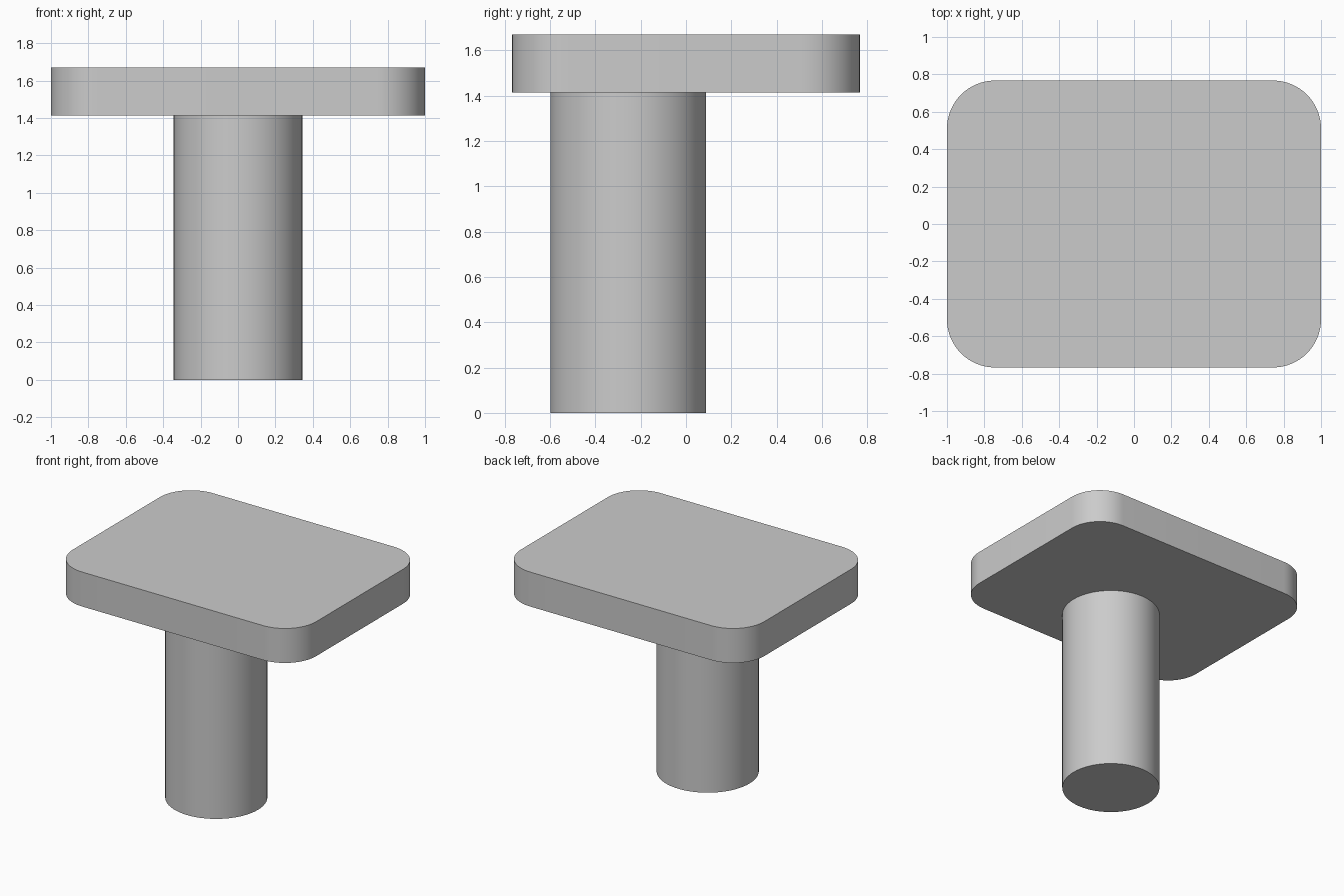
import bpy, bmesh, math

if "Cube" in bpy.data.objects:
    bpy.data.objects.remove(bpy.data.objects["Cube"])

grey = bpy.data.materials.new("plain_grey")
grey.diffuse_color = (0.6, 0.6, 0.6, 1)
grey.use_nodes = True
grey.node_tree.nodes["Principled BSDF"].inputs["Base Color"].default_value = grey.diffuse_color


def extrude_outline(name, points, z0, z1):
    """Solid prism from a closed outline, smooth round the curves."""
    bm = bmesh.new()
    base = bm.faces.new([bm.verts.new((x, y, z0)) for x, y in points])
    new = bmesh.ops.extrude_face_region(bm, geom=[base], use_keep_orig=True)["geom"]
    for v in new:
        if isinstance(v, bmesh.types.BMVert):
            v.co.z = z1
    bmesh.ops.recalc_face_normals(bm, faces=bm.faces)
    mesh = bpy.data.meshes.new(name)
    bm.to_mesh(mesh)
    bm.free()
    mesh.materials.append(grey)
    obj = bpy.data.objects.new(name, mesh)
    bpy.context.collection.objects.link(obj)
    bpy.ops.object.select_all(action='DESELECT')
    obj.select_set(True)
    bpy.context.view_layer.objects.active = obj
    bpy.ops.object.shade_smooth_by_angle(angle=math.radians(30))
    return obj


def arc(cx, cy, r, start, sweep, steps):
    return [(cx + r * math.cos(math.radians(start + sweep * i / steps)),
             cy + r * math.sin(math.radians(start + sweep * i / steps)))
            for i in range(steps + 1)]


# Rounded rectangular plate
HX, HY, R = 1.0, 0.767, 0.257
outline = []
for i, (sx, sy) in enumerate([(1, 1), (-1, 1), (-1, -1), (1, -1)]):
    outline += arc(sx * (HX - R), sy * (HY - R), R, 90 * i, 90, 16)
extrude_outline("top_plate", outline, 1.414, 1.67)

# Round post, set towards the front
extrude_outline("post", arc(0, -0.255, 0.344, 0, 360, 64)[:-1], 0, 1.414)
